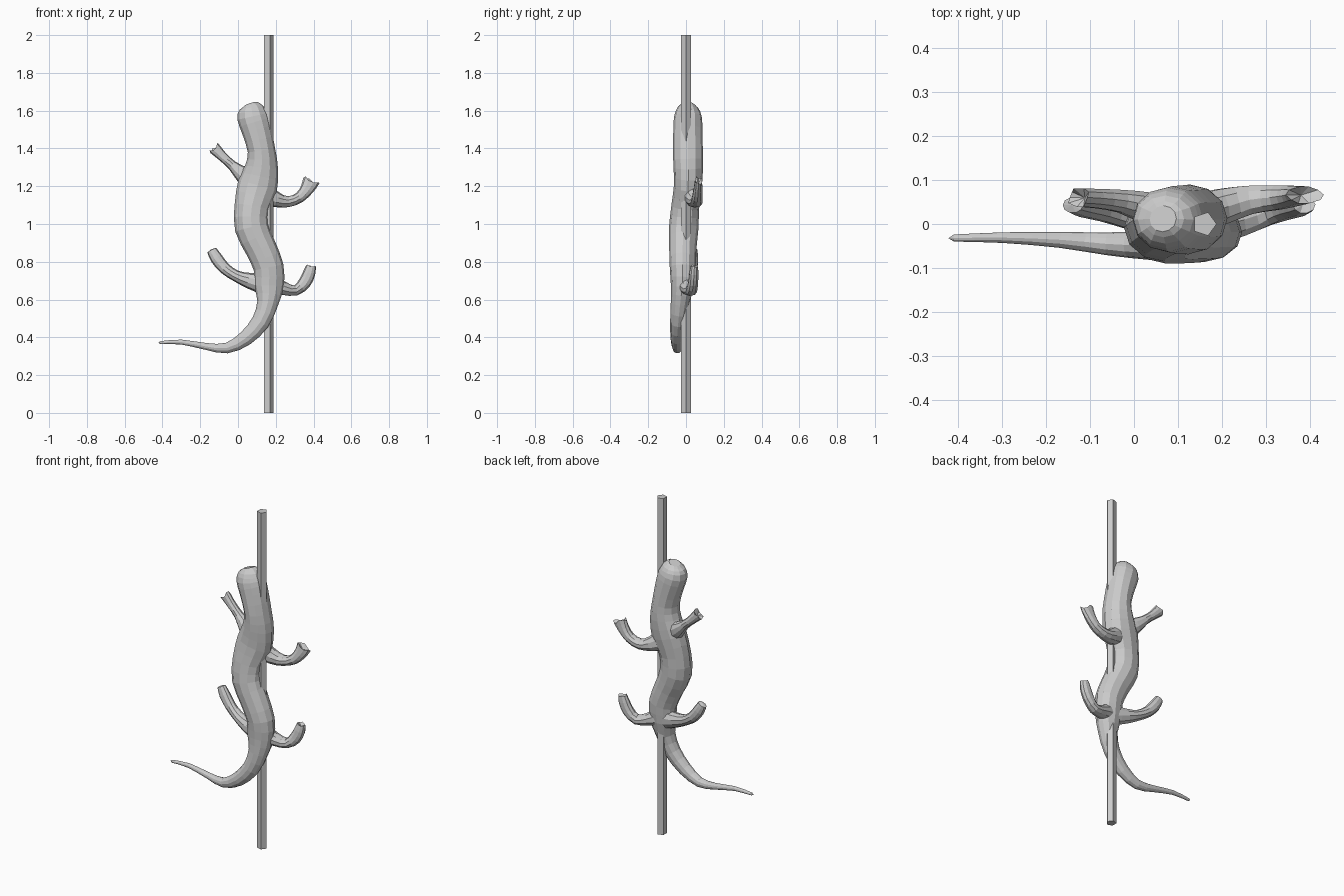
import bpy, bmesh
from math import cos, sin, pi
from mathutils import Vector


def spline(pts, steps):
    """Catmull-Rom through points of any dimension."""
    out = []
    n = len(pts)
    for i in range(n - 1):
        a, b, c, d = (pts[max(0, min(n - 1, i + k))] for k in (-1, 0, 1, 2))
        for s in range(steps):
            t = s / steps
            out.append([0.5 * (2 * q + (r - p) * t + (2 * p - 5 * q + 4 * r - w) * t * t
                               + (3 * q - p - 3 * r + w) * t ** 3)
                        for p, q, r, w in zip(a, b, c, d)])
    out.append(list(pts[-1]))
    return out


def tube(name, pts, sides=12, steps=2, end=0.0, jag=0.0):
    """Loft ellipses along x, y, z, half width, half depth; end moves the last cap centre."""
    rows = spline(pts, steps)
    pos = [Vector(r[:3]) for r in rows]
    bm = bmesh.new()
    rings = []
    for i, r in enumerate(rows):
        t = (pos[min(i + 1, len(rows) - 1)] - pos[max(i - 1, 0)]).normalized()
        across = Vector((0, 1, 0)).cross(t).normalized()
        deep = t.cross(across)
        ring = []
        for k in range(sides):
            a = 2 * pi * k / sides
            p = pos[i] + across * (r[3] * cos(a)) + deep * (r[4] * sin(a))
            if i == len(rows) - 1 and k % 3 == 0:
                p += t * jag
            ring.append(bm.verts.new(p))
        rings.append(ring)
    for A, B in zip(rings, rings[1:]):
        for k in range(sides):
            j = (k + 1) % sides
            bm.faces.new((A[k], A[j], B[j], B[k]))
    tip = bm.verts.new(pos[-1] + (pos[-1] - pos[-2]).normalized() * end)
    bm.faces.new(rings[0][::-1])
    for k in range(sides):
        bm.faces.new((rings[-1][k], rings[-1][(k + 1) % sides], tip))
    bmesh.ops.recalc_face_normals(bm, faces=bm.faces)
    me = bpy.data.meshes.new(name)
    bm.to_mesh(me)
    bm.free()
    ob = bpy.data.objects.new(name, me)
    bpy.context.collection.objects.link(ob)
    return ob


# Five-sided pole
bpy.ops.mesh.primitive_cylinder_add(vertices=5, radius=0.028, depth=2,
                                    location=(0.16, 0, 1), rotation=(0, 0, -pi / 2))
bpy.context.object.name = "pole"

# Head, winding body and tapering tail in one sweep
tube("lizard_body", [
    (0.066, 0.012, 1.637, 0.032, 0.03),
    (0.072, 0.010, 1.615, 0.064, 0.055),
    (0.077, 0.010, 1.57, 0.082, 0.073),
    (0.098, 0.010, 1.50, 0.079, 0.077),
    (0.124, 0.010, 1.39, 0.073, 0.079),
    (0.125, 0.012, 1.30, 0.088, 0.078),
    (0.103, 0.010, 1.20, 0.106, 0.074),
    (0.073, -0.004, 1.09, 0.092, 0.074),
    (0.073, -0.012, 0.98, 0.090, 0.078),
    (0.122, -0.017, 0.87, 0.083, 0.072),
    (0.162, -0.018, 0.77, 0.080, 0.068),
    (0.164, -0.020, 0.67, 0.078, 0.060),
    (0.157, -0.032, 0.58, 0.056, 0.049),
    (0.118, -0.043, 0.48, 0.048, 0.041),
    (0.040, -0.048, 0.395, 0.040, 0.034),
    (-0.06, -0.045, 0.343, 0.028, 0.026),
    (-0.17, -0.036, 0.352, 0.018, 0.018),
    (-0.30, -0.031, 0.375, 0.013, 0.012),
    (-0.41, -0.032, 0.372, 0.008, 0.008)], end=0.012)

# Four limbs, flaring at the hands
tube("front_leg_left", [
    (0.09, 0.02, 1.22, 0.06, 0.04), (0.025, 0.038, 1.262, 0.045, 0.036),
    (-0.03, 0.052, 1.31, 0.026, 0.027), (-0.085, 0.058, 1.36, 0.026, 0.023),
    (-0.122, 0.060, 1.398, 0.033, 0.022)], sides=10, end=-0.015, jag=0.012)
tube("front_leg_right", [
    (0.12, 0.02, 1.17, 0.065, 0.045), (0.20, 0.04, 1.13, 0.042, 0.042),
    (0.265, 0.055, 1.118, 0.029, 0.034), (0.325, 0.06, 1.14, 0.029, 0.029),
    (0.365, 0.064, 1.185, 0.036, 0.024), (0.386, 0.066, 1.225, 0.045, 0.02)],
    sides=10, end=-0.015, jag=0.012)
tube("back_leg_left", [
    (0.15, -0.01, 0.68, 0.06, 0.045), (0.06, 0.005, 0.70, 0.042, 0.040),
    (-0.01, 0.02, 0.725, 0.030, 0.033), (-0.07, 0.033, 0.765, 0.031, 0.028),
    (-0.115, 0.040, 0.82, 0.033, 0.025), (-0.139, 0.043, 0.862, 0.026, 0.018)],
    sides=10, end=0.005)
tube("back_leg_right", [
    (0.16, -0.01, 0.69, 0.06, 0.045), (0.24, 0.01, 0.66, 0.036, 0.040),
    (0.305, 0.028, 0.648, 0.028, 0.032), (0.353, 0.038, 0.69, 0.034, 0.027),
    (0.377, 0.042, 0.74, 0.033, 0.025), (0.386, 0.044, 0.775, 0.026, 0.02)],
    sides=10, end=-0.01, jag=0.006)
